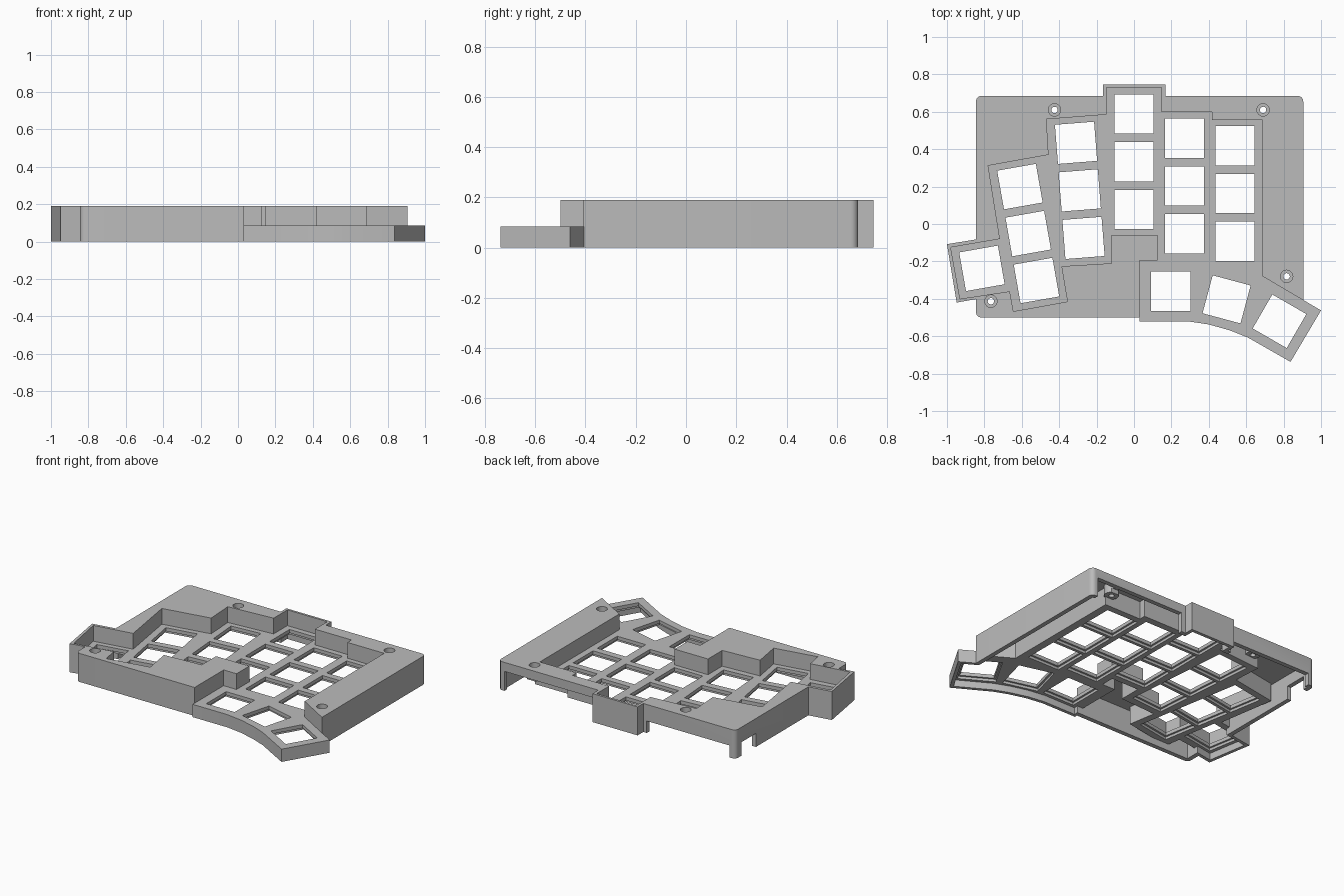
import bpy, bmesh
from math import radians, sin, cos, pi
from mathutils import Vector

if "Cube" in bpy.data.objects:
    bpy.data.objects.remove(bpy.data.objects["Cube"], do_unlink=True)

TOP, PLATE, UNDER, FLOOR = 0.19, 0.085, 0.045, -0.1   # main heights
KEY, PITCH = 0.21, 0.255


def prism(name, points, low, high):
    """Upright solid over a flat outline."""
    bm = bmesh.new()
    base = bm.faces.new([bm.verts.new((x, y, low)) for x, y in points])
    moved = bmesh.ops.extrude_face_region(bm, geom=[base])["geom"]
    bmesh.ops.translate(bm, vec=(0, 0, high - low),
                        verts=[v for v in moved if isinstance(v, bmesh.types.BMVert)])
    bmesh.ops.recalc_face_normals(bm, faces=bm.faces)
    mesh = bpy.data.meshes.new(name)
    bm.to_mesh(mesh)
    bm.free()
    ob = bpy.data.objects.new(name, mesh)
    bpy.context.collection.objects.link(ob)
    return ob


def combine(target, tool, operation):
    """Apply a boolean and throw the tool away."""
    mod = target.modifiers.new("cut", "BOOLEAN")
    mod.operation, mod.solver, mod.object = operation, "EXACT", tool
    bpy.context.view_layer.objects.active = target
    bpy.ops.object.modifier_apply(modifier=mod.name)
    bpy.data.objects.remove(tool, do_unlink=True)


def offset(points, d):
    """Mitred offset, positive outward."""
    pts = [Vector(p) for p in points]
    n = len(pts)
    area = sum(pts[i - 1].cross(pts[i]) for i in range(n))
    side = d if area > 0 else -d
    result = []
    for i in range(n):
        a = (pts[i] - pts[i - 1]).normalized()
        b = (pts[(i + 1) % n] - pts[i]).normalized()
        na, nb = Vector((a.y, -a.x)), Vector((b.y, -b.x))
        result.append(pts[i] + (na + nb) * side / (1 + na.dot(nb)))
    return result


def box(x0, x1, y0, y1):
    return [(x0, y0), (x1, y0), (x1, y1), (x0, y1)]


def disc(x, y, r, sides=32):
    return [(x + r * cos(2 * pi * i / sides), y + r * sin(2 * pi * i / sides))
            for i in range(sides)]


def rounded(points, r, steps=6):
    """Box outline with rounded corners."""
    result = []
    for k, (x, y) in enumerate(offset(points, -r)):
        for i in range(steps + 1):
            a = pi + (k + i / steps) * pi / 2
            result.append((x + r * cos(a), y + r * sin(a)))
    return result


def key_square(x, y, angle, size):
    c, s, h = cos(angle), sin(angle), size / 2
    return [(x + c * u - s * v, y + s * u + c * v) for u, v in box(-h, h, -h, h)]


# Outlines
deck = box(-0.845, 0.905, -0.5, 0.685)
back_bump = box(-0.165, 0.168, 0.4, 0.745)
side_bump = [(-1, -0.108), (-0.948, -0.42), (-0.665, -0.37), (-0.71, -0.06)]
thumb = [(0.03, -0.1), (0.69, -0.1), (0.69, -0.28), (1, -0.462), (0.837, -0.737),
         (0.607, -0.606), (0.51, -0.568), (0.4, -0.537), (0.285, -0.52), (0.03, -0.52)]
well = [(-0.147, 0.73), (0.147, 0.73), (0.147, 0.6), (0.417, 0.6), (0.417, 0.557),
        (0.688, 0.557), (0.688, -0.28), (1.1, -0.523), (1.1, -0.9), (0.03, -0.9),
        (0.03, -0.194), (0.125, -0.194), (0.125, -0.06), (-0.12, -0.06), (-0.12, -0.21),
        (-0.388, -0.226), (-0.356, -0.415), (-0.645, -0.467), (-0.664, -0.36),
        (-0.93, -0.4), (-0.98, -0.125), (-0.717, -0.08), (-0.78, 0.312),
        (-0.457, 0.37), (-0.468, 0.56), (-0.147, 0.585)]
screws = [(0.69, 0.61), (0.816, -0.28), (-0.425, 0.61), (-0.765, -0.413)]

# Key columns: top centre, turn in degrees, number of keys
columns = [(0, 0.588, 0, 3), (0.27, 0.458, 0, 3), (0.54, 0.418, 0, 3),
           (-0.31, 0.434, 4.5, 3), (-0.61, 0.2, 10, 3), (-0.813, -0.237, 10, 1),
           (0.196, -0.36, 0, 1), (0.495, -0.403, -15, 1), (0.778, -0.52, -30, 1)]

# Outer body
case = prism("keyboard_case", rounded(deck, 0.03), 0, TOP)
combine(case, prism("bump", back_bump, 0, TOP), "UNION")
combine(case, prism("bump", side_bump, 0, TOP), "UNION")
combine(case, prism("thumb", thumb, 0, PLATE), "UNION")

# Hollow underside, leaving the well walls, key plate and screw posts
hollow = prism("hollow", offset(deck, -0.03), FLOOR, 0.165)
for outline in (back_bump, side_bump, thumb):
    combine(hollow, prism("hollow_part", offset(outline, -0.022), FLOOR, 0.16), "UNION")
combine(hollow, prism("well_wall", offset(well, 0.022), UNDER, 1), "DIFFERENCE")
for x, y in screws:
    combine(hollow, prism("post", disc(x, y, 0.045), 0.1, 1), "DIFFERENCE")
combine(case, hollow, "DIFFERENCE")

# Sunken key well
combine(case, prism("well", well, PLATE, 1), "DIFFERENCE")

# Key openings with a wider relief below
for x, y, turn, count in columns:
    a = radians(turn)
    for i in range(count):
        kx, ky = x + sin(a) * PITCH * i, y - cos(a) * PITCH * i
        combine(case, prism("key", key_square(kx, ky, a, KEY), FLOOR, 1), "DIFFERENCE")
        combine(case, prism("relief", key_square(kx, ky, a, KEY + 0.025), FLOOR, 0.062),
                "DIFFERENCE")

# Screw holes
for x, y in screws:
    combine(case, prism("screw", disc(x, y, 0.017), FLOOR, 1), "DIFFERENCE")
    combine(case, prism("screw_head", disc(x, y, 0.033), 0.15, 1), "DIFFERENCE")

# Cable openings in the back and side walls
for outline, height in ((box(0.2, 0.86, 0.645, 0.72), 0.13),
                        (box(-0.8, -0.19, 0.645, 0.72), 0.08),
                        (box(-0.9, -0.8, 0.47, 0.62), 0.09)):
    combine(case, prism("port", outline, FLOOR, height), "DIFFERENCE")

# Colour and shading
grey = bpy.data.materials.new("plain grey")
grey.use_nodes = True
colour = (0.5, 0.5, 0.5, 1)
grey.diffuse_color = colour
grey.node_tree.nodes["Principled BSDF"].inputs["Base Color"].default_value = colour
case.data.materials.clear()
case.data.materials.append(grey)
for face in case.data.polygons:
    face.material_index = 0
bpy.ops.object.select_all(action="DESELECT")
case.select_set(True)
bpy.context.view_layer.objects.active = case
bpy.ops.object.shade_smooth_by_angle(angle=radians(25))
